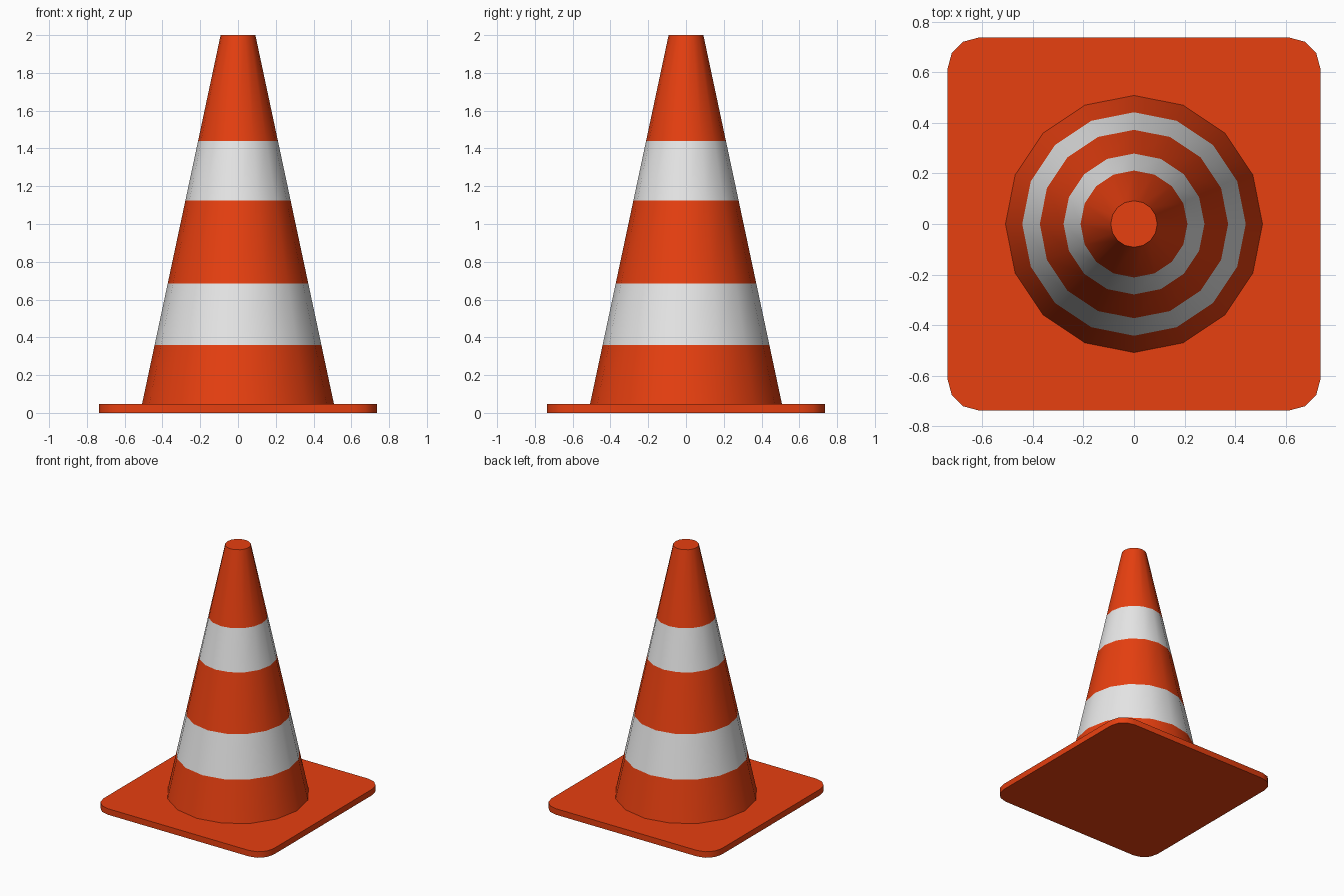
import bpy, bmesh, math

cube = bpy.data.objects.get("Cube")
if cube:
    bpy.data.objects.remove(cube, do_unlink=True)


def make_material(name, color):
    mat = bpy.data.materials.new(name)
    mat.use_nodes = True
    mat.diffuse_color = color
    mat.node_tree.nodes["Principled BSDF"].inputs["Base Color"].default_value = color
    return mat


def make_object(name, bm, materials):
    bmesh.ops.recalc_face_normals(bm, faces=bm.faces[:])
    mesh = bpy.data.meshes.new(name)
    bm.to_mesh(mesh)
    bm.free()
    for mat in materials:
        mesh.materials.append(mat)
    obj = bpy.data.objects.new(name, mesh)
    bpy.context.collection.objects.link(obj)
    bpy.ops.object.select_all(action='DESELECT')
    obj.select_set(True)
    bpy.context.view_layer.objects.active = obj
    bpy.ops.object.shade_smooth_by_angle(angle=math.radians(40))
    return obj


orange = make_material("safety_orange", (0.8, 0.05, 0.005, 1))
white = make_material("reflective_white", (0.8, 0.8, 0.8, 1))

BASE_TOP, HEIGHT = 0.047, 2.0
HALF_WIDTH, CORNER = 0.737, 0.125
SIDES, R_BOTTOM, R_TOP = 16, 0.508, 0.092

# Base plate: square with rounded vertical corners
bm = bmesh.new()
bmesh.ops.create_cube(bm, size=1)
for v in bm.verts:
    v.co.x *= 2 * HALF_WIDTH
    v.co.y *= 2 * HALF_WIDTH
    v.co.z = BASE_TOP if v.co.z > 0 else 0
uprights = [e for e in bm.edges if abs(e.verts[0].co.z - e.verts[1].co.z) > 0.01]
bmesh.ops.bevel(bm, geom=uprights, offset=CORNER, segments=3, profile=0.5, affect='EDGES')
make_object("base_plate", bm, [orange])

# Cone body: rings at the stripe borders, alternating colours between them
bm = bmesh.new()
rings = []
for z in (BASE_TOP, 0.36, 0.685, 1.125, 1.44, HEIGHT):
    t = (z - BASE_TOP) / (HEIGHT - BASE_TOP)
    r = R_BOTTOM + (R_TOP - R_BOTTOM) * t
    angles = [math.tau * i / SIDES for i in range(SIDES)]
    rings.append([bm.verts.new((r * math.cos(a), r * math.sin(a), z)) for a in angles])
for band, (low, high) in enumerate(zip(rings, rings[1:])):
    for i in range(SIDES):
        j = (i + 1) % SIDES
        face = bm.faces.new((low[i], low[j], high[j], high[i]))
        face.material_index = band % 2
bm.faces.new(rings[-1])
make_object("cone_body", bm, [orange, white])
